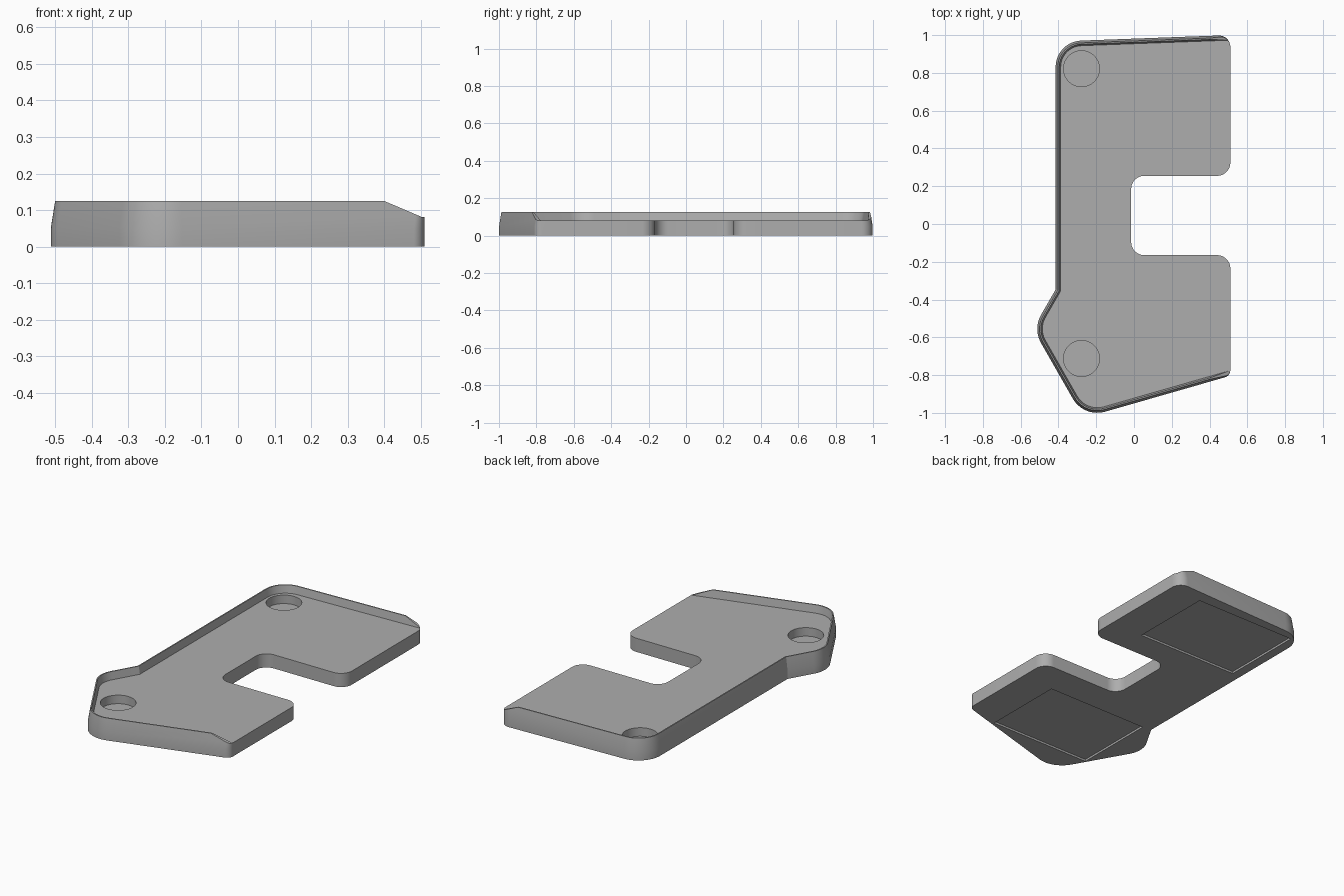
import bpy, bmesh, math
from mathutils import Vector

cube = bpy.data.objects.get("Cube")
if cube:
    bpy.data.objects.remove(cube, do_unlink=True)

FLOOR, TOP = 0.08, 0.125

grey = bpy.data.materials.new("plain grey")
grey.use_nodes = True
grey.diffuse_color = (0.42, 0.42, 0.42, 1)
grey.node_tree.nodes["Principled BSDF"].inputs["Base Color"].default_value = grey.diffuse_color


def outline(corners, inset):
    """Rounded outline; corner = (x, y, radius, edge after it is walled).
    Only walled edges move inwards by the inset."""
    n = len(corners)
    pts = [Vector(c[:2]) for c in corners]
    lines = []
    for i in range(n):
        d = (pts[(i + 1) % n] - pts[i]).normalized()
        shift = inset if corners[i][3] else 0
        lines.append((pts[i] + Vector((-d.y, d.x)) * shift, d))
    ring = []
    for i in range(n):
        (a, da), (b, db) = lines[i - 1], lines[i]
        cross = da.x * db.y - da.y * db.x
        w = b - a
        p = a + da * ((w.x * db.y - w.y * db.x) / cross)
        r = corners[i][2]
        if r == 0:
            ring.append(p)
            continue
        if corners[i][3] or corners[i - 1][3]:
            r -= inset
        # Arc tangent to both edges
        turn = math.atan2(cross, da.dot(db))
        side = math.copysign(1, turn)
        start = p - da * (r * math.tan(abs(turn) / 2))
        normal = Vector((-da.y, da.x)) * side
        centre = start + normal * r
        steps = 12
        for k in range(steps + 1):
            t = abs(turn) * k / steps
            ring.append(centre - normal * (r * math.cos(t)) + da * (r * math.sin(t)))
    return ring


def make(name, bm):
    bmesh.ops.recalc_face_normals(bm, faces=bm.faces)
    mesh = bpy.data.meshes.new(name)
    bm.to_mesh(mesh)
    bm.free()
    mesh.materials.append(grey)
    obj = bpy.data.objects.new(name, mesh)
    bpy.context.collection.objects.link(obj)
    return obj


def loft(name, corners, levels):
    """Stack outlines given as (z, inset) into a closed solid."""
    bm = bmesh.new()
    rings = [[bm.verts.new((p.x, p.y, z)) for p in outline(corners, d)] for z, d in levels]
    for low, high in zip(rings, rings[1:]):
        for i in range(len(low)):
            j = (i + 1) % len(low)
            bm.faces.new((low[i], low[j], high[j], high[i]))
    bm.faces.new(rings[0][::-1])
    bm.faces.new(rings[-1])
    return make(name, bm)


def box(name, x0, x1, y0, y1, z0, z1):
    corners = [(x0, y0, 0, False), (x1, y0, 0, False), (x1, y1, 0, False), (x0, y1, 0, False)]
    return loft(name, corners, [(z0, 0), (z1, 0)])


def cut(target, cutter):
    cutter.hide_render = True
    mod = target.modifiers.new("cut", "BOOLEAN")
    mod.operation = "DIFFERENCE"
    mod.solver = "EXACT"
    mod.object = cutter
    bpy.context.view_layer.objects.active = target
    bpy.ops.object.modifier_apply(modifier=mod.name)
    bpy.data.objects.remove(cutter, do_unlink=True)


def front_y(x):
    return -0.99 + 0.287 * (x + 0.14)


def back_y(x):
    return 0.971 + 0.037 * (x + 0.278)


# Walled side, running from the front round the left of the plan to the back
walled = [
    (-0.266, front_y(-0.266), 0.15, True),
    (-0.535, -0.555, 0.15, True),
    (-0.415, -0.347, 0, True),
    (-0.415, back_y(-0.415), 0.14, True),
]
walled = walled[::-1]

# Open side with the rectangular notch
open_side = [
    (0.51, front_y(0.51), 0.04, False),
    (0.51, -0.165, 0.07, False),
    (-0.015, -0.165, 0.07, False),
    (-0.015, 0.255, 0.07, False),
    (0.51, 0.255, 0.07, False),
    (0.51, back_y(0.51), 0.06, True),
]

# Plate body with a slightly tapered wall
tray = loft("tray_plate", open_side + walled, [(0, 0), (0.05, 0), (TOP, 0.012)])

# Hollow that leaves a thin rim on the walled side
hollow = [(0.7, front_y(0.7), 0, False), (0.7, back_y(0.7), 0, True)] + walled
cut(tray, loft("hollow_cutter", hollow, [(FLOOR, 0.027), (0.17, 0.011)]))

# Sloping ends of the rim
bm = bmesh.new()
profile = [(0.36, 0.142), (0.503, 0.081), (0.6, 0.081), (0.6, 0.2), (0.36, 0.2)]
face = bm.faces.new([bm.verts.new((x, -1.2, z)) for x, z in profile])
extruded = bmesh.ops.extrude_face_region(bm, geom=[face])["geom"]
bmesh.ops.translate(bm, vec=(0, 2.4, 0), verts=[v for v in extruded if isinstance(v, bmesh.types.BMVert)])
cut(tray, make("rim_slope_cutter", bm))

# Blind round sockets
for y in (0.822, -0.712):
    bm = bmesh.new()
    bmesh.ops.create_cone(bm, cap_ends=True, segments=64, radius1=0.095, radius2=0.095, depth=0.1)
    bmesh.ops.translate(bm, vec=(-0.278, y, 0.08), verts=bm.verts)
    cut(tray, make("socket_cutter", bm))

# Shallow pad recesses underneath
for y0, y1 in ((0.42, 0.92), (-0.848, -0.355)):
    cut(tray, box("pad_recess_cutter", -0.36, 0.298, y0, y1, -0.05, 0.012))

# Smooth the curves, keep the edges crisp
bpy.ops.object.select_all(action="DESELECT")
tray.select_set(True)
bpy.context.view_layer.objects.active = tray
bpy.ops.object.shade_smooth_by_angle(angle=math.radians(20))
